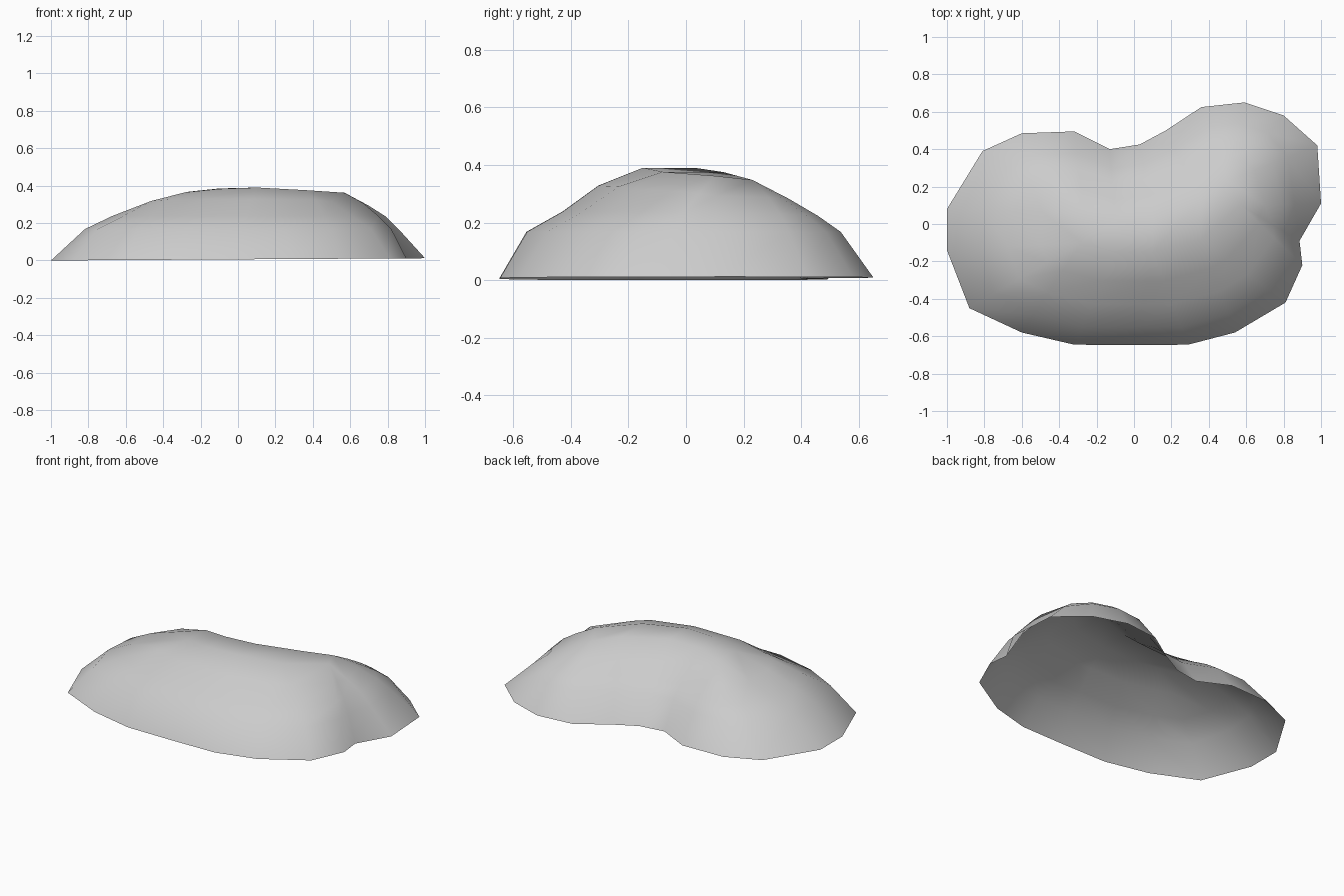
import bpy, bmesh

if "Cube" in bpy.data.objects:
    bpy.data.objects.remove(bpy.data.objects["Cube"])

# Ground outline of the mound, counter-clockwise from the left tip,
# each with the index of the crest node it rises to
OUTLINE = [(-1, .08, 5), (-1, -.14, 0), (-.88, -.45, 0), (-.6, -.58, 0), (-.32, -.645, 1),
           (0, -.648, 2), (.29, -.645, 2), (.54, -.58, 3), (.81, -.42, 3), (.9, -.22, 4),
           (.885, -.09, 4), (1, .11, 4), (.98, .42, 9), (.8, .58, 9), (.59, .65, 9),
           (.36, .625, 9), (.17, .5, 8), (.03, .425, 7), (-.13, .4, 6), (-.32, .495, 5),
           (-.6, .485, 5), (-.81, .39, 5)]

# Narrow curved plateau on top: front edge, then back edge
CREST = [(-.28, -.1, .365), (-.1, -.15, .383), (.1, -.15, .39), (.36, -.08, .376), (.57, .1, .362),
         (-.27, .06, .367), (-.1, .02, .385), (.1, .03, .39), (.36, .13, .375), (.5, .23, .348)]


def levels(x, y):
    """(inward fraction, height) steps; front and right sides are steeper."""
    front = max(0, -y / .645)
    back = max(0, y / .645)
    right = .06 if x > .95 else 0
    return [(0, .006 + .006 * x),
            (.27 - .08 * front + right, .168),
            (.46 - .02 * front + right / 2, .238 - .014 * back),
            (.7 - .01 * front, .295 + .033 * front - .012 * back)]


bm = bmesh.new()
crest = [bm.verts.new(c) for c in CREST]

# Columns of vertices running from the rim up to the crest
columns = []
for x, y, k in OUTLINE:
    cx, cy, _ = CREST[k]
    col = [bm.verts.new((x + (cx - x) * t, y + (cy - y) * t, z)) for t, z in levels(x, y)]
    columns.append(col + [crest[k]])

# Skin between neighbouring columns; underside stays open
for i, a in enumerate(columns):
    b = columns[(i + 1) % len(columns)]
    for j in range(len(a) - 1):
        ring = [a[j], b[j], b[j + 1], a[j + 1]]
        bm.faces.new(list(dict.fromkeys(ring)))

# Plateau strip
for i in range(4):
    bm.faces.new([crest[i], crest[i + 1], crest[i + 6], crest[i + 5]])

for f in bm.faces:
    f.smooth = True

mesh = bpy.data.meshes.new("mound")
bm.to_mesh(mesh)
bm.free()
mound = bpy.data.objects.new("mound", mesh)
bpy.context.collection.objects.link(mound)
